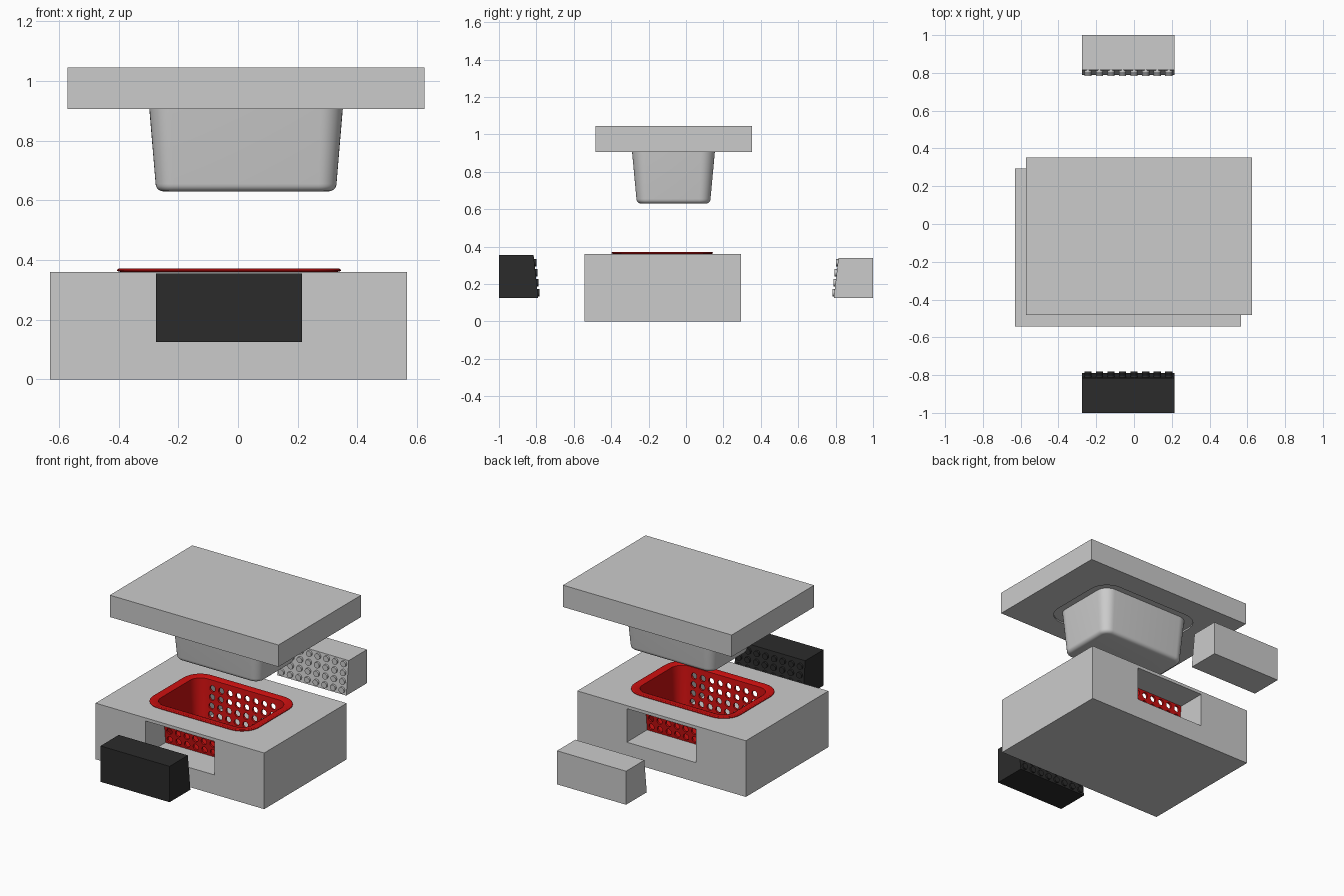
import bpy, bmesh, math
from mathutils import Matrix, Vector

if "Cube" in bpy.data.objects:
    bpy.data.objects.remove(bpy.data.objects["Cube"])

CX, CY = -0.03, -0.127          # cavity and basket centre
KX, KY = 0.027, -0.067          # core centre
COLS, ROWS = 8, 4


def new_object(name, bm, smooth=False, colour=None):
    bmesh.ops.recalc_face_normals(bm, faces=bm.faces[:])
    me = bpy.data.meshes.new(name)
    bm.to_mesh(me)
    bm.free()
    ob = bpy.data.objects.new(name, me)
    bpy.context.collection.objects.link(ob)
    if colour:
        mat = bpy.data.materials.new(name + "_colour")
        mat.diffuse_color = (*colour, 1)
        mat.use_nodes = True
        mat.node_tree.nodes["Principled BSDF"].inputs["Base Color"].default_value = mat.diffuse_color
        me.materials.append(mat)
    if smooth:
        smooth_object(ob)
    return ob


def select(ob):
    bpy.ops.object.select_all(action='DESELECT')
    ob.select_set(True)
    bpy.context.view_layer.objects.active = ob


def smooth_object(ob):
    select(ob)
    bpy.ops.object.shade_smooth_by_angle(angle=math.radians(32))


def cut(ob, cutter):
    mod = ob.modifiers.new("cut", 'BOOLEAN')
    mod.operation, mod.solver, mod.object = 'DIFFERENCE', 'EXACT', cutter
    select(ob)
    bpy.ops.object.modifier_apply(modifier=mod.name)
    bpy.data.objects.remove(cutter)


def box(name, x0, x1, y0, y1, z0, z1):
    bm = bmesh.new()
    bmesh.ops.create_cube(bm, size=1)
    for v in bm.verts:
        v.co = ((x0 + x1) / 2 + v.co.x * (x1 - x0),
                (y0 + y1) / 2 + v.co.y * (y1 - y0),
                (z0 + z1) / 2 + v.co.z * (z1 - z0))
    return new_object(name, bm)


def loft(name, rings, cx, cy, smooth=True, colour=None, n=8):
    """Closed skin through rounded rectangles given as (hx, hy, r, z)."""
    bm = bmesh.new()
    loops = []
    for hx, hy, r, z in rings:
        loop = []
        for q, (sx, sy) in enumerate(((1, 1), (-1, 1), (-1, -1), (1, -1))):
            for i in range(n + 1):
                a = math.pi / 2 * (q + i / n)
                loop.append(bm.verts.new((cx + sx * (hx - r) + r * math.cos(a),
                                          cy + sy * (hy - r) + r * math.sin(a), z)))
        loops.append(loop)
    for a, b in zip(loops, loops[1:]):
        for i in range(len(a)):
            j = (i + 1) % len(a)
            bm.faces.new((a[i], a[j], b[j], b[i]))
    bm.faces.new(loops[0])
    bm.faces.new(loops[-1])
    return new_object(name, bm, smooth, colour)


def basin(off, z0, z1):
    """Tapered tub rings from the filleted bottom up to the mouth."""
    f, rings = 0.025 + off, []
    for i in range(6):
        a = math.pi / 2 * i / 5
        d = off - f + f * math.sin(a)
        rings.append((0.303 + d, 0.198 + d, 0.06 + d, z0 + f - f * math.cos(a)))
    rings.append((0.325 + off, 0.2225 + off, 0.075 + off, z1))
    return rings


def pins(bm, y_of_z, length, radius, segs=20):
    """Grid of cylinders along y, matching the basket holes."""
    for c in range(COLS):
        for r in range(ROWS):
            z = 0.153 + 0.0535 * r
            x = CX + 0.0612 * (c - (COLS - 1) / 2)
            m = Matrix.Translation((x, y_of_z(z), z)) @ Matrix.Rotation(math.pi / 2, 4, 'X')
            bmesh.ops.create_cone(bm, cap_ends=True, segments=segs, radius1=radius,
                                  radius2=radius, depth=length, matrix=m)


def slider(name, s, top, colour=None):
    """Side block with a slanted face full of pins; s is the side in y."""
    bm = bmesh.new()
    prof = [(1.0, 0.125), (0.79, 0.125), (0.815, top), (1.0, top)]
    ends = [[bm.verts.new((x, s * y, z)) for y, z in prof] for x in (-0.275, 0.215)]
    for e in ends:
        bm.faces.new(e)
    for i in range(4):
        j = (i + 1) % 4
        bm.faces.new((ends[0][i], ends[0][j], ends[1][j], ends[1][i]))
    face = lambda z: s * (0.79 + 0.025 * (z - 0.125) / (top - 0.125))
    pins(bm, face, 0.022, 0.019)
    return new_object(name, bm, True, colour)


# lower mould half: tub cavity with a slot through front and back
lower = box("lower_mould", -0.63, 0.566, -0.543, 0.293, 0, 0.36)
cut(lower, loft("cavity_cutter", basin(0.015, 0.08, 0.365), CX, CY))
cut(lower, box("slot_cutter", -0.275, 0.215, -0.7, 0.5, 0.125, 0.34))
smooth_object(lower)

# upper mould half: plate with shallow rim recess, and the core
upper = box("upper_mould", -0.571, 0.625, -0.483, 0.353, 0.905, 1.045)
cut(upper, loft("recess_cutter", [(0.375, 0.2725, 0.12, 0.9),
                                  (0.375, 0.2725, 0.12, 0.915)], KX, KY))
smooth_object(upper)
loft("core", basin(0, 0.63, 0.918), KX, KY)

# basket: outer skin, rolled rim, inner skin
rim = [(0.365, 0.2625, 0.11, 0.3605), (0.375, 0.2725, 0.12, 0.363),
       (0.375, 0.2725, 0.12, 0.367), (0.369, 0.2665, 0.114, 0.371),
       (0.337, 0.2345, 0.087, 0.371)]
rings = basin(0.013, 0.082, 0.3605) + rim + basin(0, 0.095, 0.365)[::-1]
basket = loft("basket", rings, CX, CY, colour=(0.6, 0.005, 0.005))
bm = bmesh.new()
pins(bm, lambda z: CY, 0.8, 0.019)
cut(basket, new_object("hole_cutter", bm))
smooth_object(basket)

# side sliders
slider("front_slider", -1, 0.355, (0.024, 0.024, 0.024))
slider("back_slider", 1, 0.34)
